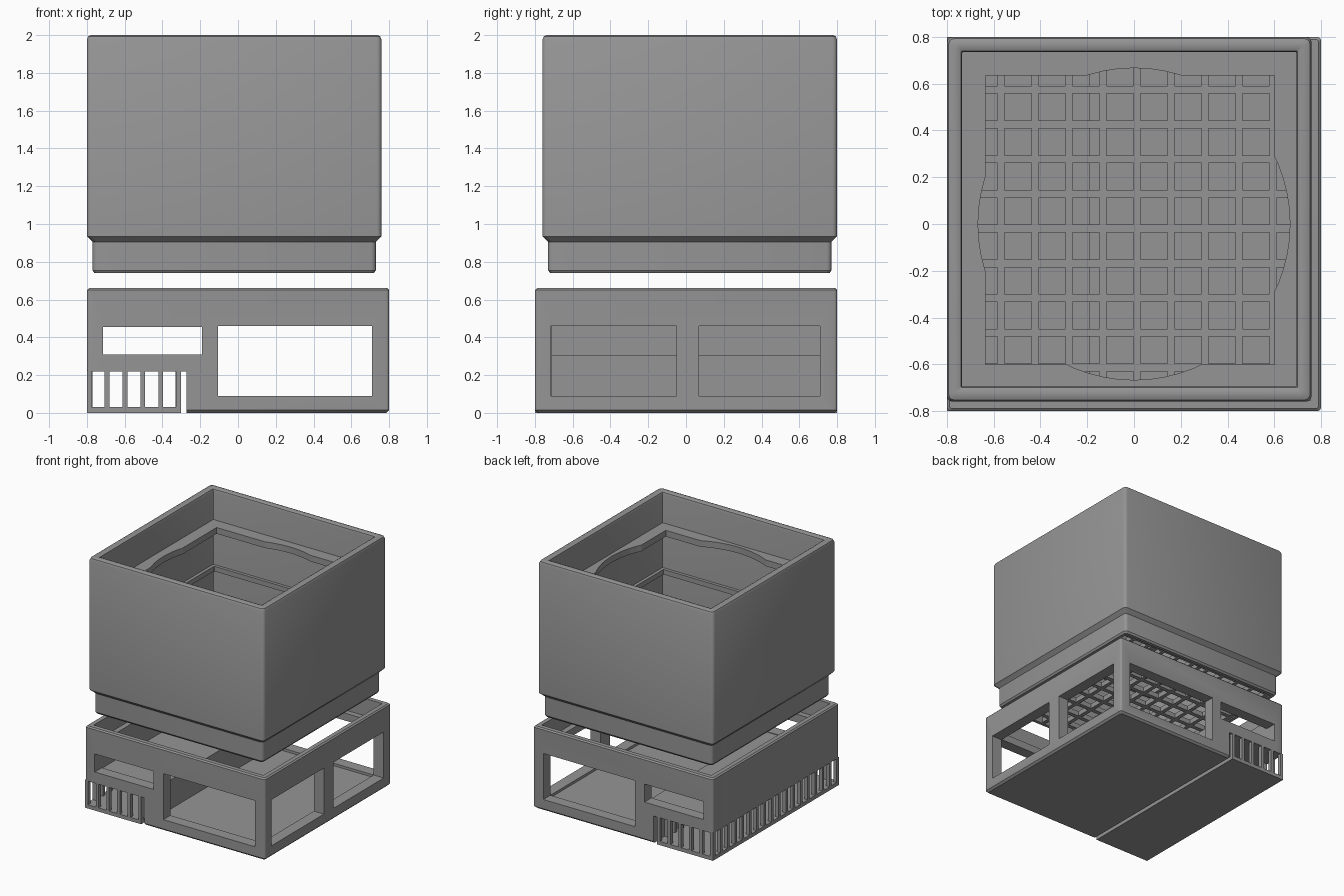
import bpy, bmesh, math

if "Cube" in bpy.data.objects:
    bpy.data.objects.remove(bpy.data.objects["Cube"])

grey = bpy.data.materials.new("grey")
grey.diffuse_color = (0.3, 0.3, 0.3, 1)
grey.use_nodes = True
grey.node_tree.nodes["Principled BSDF"].inputs["Base Color"].default_value = grey.diffuse_color


def make(name, bm, cutter=False):
    bmesh.ops.recalc_face_normals(bm, faces=bm.faces)
    me = bpy.data.meshes.new(name)
    bm.to_mesh(me)
    bm.free()
    ob = bpy.data.objects.new(name, me)
    bpy.context.collection.objects.link(ob)
    if cutter:
        ob.hide_render = True
        ob.hide_viewport = True
        ob.display_type = 'WIRE'
    else:
        me.materials.append(grey)
    return ob


def add_box(bm, x0, x1, y0, y1, z0, z1):
    vs = bmesh.ops.create_cube(bm, size=1)["verts"]
    for v in vs:
        v.co = ((x0 + x1) / 2 + v.co.x * (x1 - x0),
                (y0 + y1) / 2 + v.co.y * (y1 - y0),
                (z0 + z1) / 2 + v.co.z * (z1 - z0))


def box(name, *dims, cutter=False):
    bm = bmesh.new()
    add_box(bm, *dims)
    return make(name, bm, cutter)


def cut(ob, cutter):
    m = ob.modifiers.new("cut", 'BOOLEAN')
    m.operation = 'DIFFERENCE'
    m.solver = 'EXACT'
    m.object = cutter


def square_loft(name, profile, cx=0, cy=0, closed=False):
    """Stack rounded squares given as (half width, height, corner radius)."""
    bm = bmesh.new()
    rings = []
    for h, z, r in profile:
        ring = []
        for q in range(4):
            for s in range(4):
                a = math.radians(90 * q + 30 * s)
                mx = (h - r) * (1 if q in (0, 3) else -1)
                my = (h - r) * (1 if q in (0, 1) else -1)
                ring.append(bm.verts.new((cx + mx + r * math.cos(a), cy + my + r * math.sin(a), z)))
        rings.append(ring)
    pairs = list(zip(rings, rings[1:]))
    if closed:
        pairs.append((rings[-1], rings[0]))
    else:
        bm.faces.new(rings[0])
        bm.faces.new(rings[-1])
    for a, b in pairs:
        for i in range(16):
            j = (i + 1) % 16
            bm.faces.new((a[i], a[j], b[j], b[i]))
    return make(name, bm)


# Upper box: stepped shell with rounded rim
CX, CY = -0.02, 0.02
upper = square_loft("upper_box", [
    (.74, .74, .02), (.75, .755, .025), (.75, .905, .025), (.78, .935, .025),
    (.78, 1.975, .025), (.773, 1.993, .025), (.758, 2.0, .02), (.735, 2.0, .01),
    (.72, 1.993, .005), (.715, 1.975, .004), (.715, .74, .004)], CX, CY, True)

# Upper shelf with a square and round opening
shelf = box("upper_shelf", -.74, .70, -.70, .74, 1.70, 1.75)
cut(shelf, box("square_cutter", -.635, .60, -.60, .635, 1.6, 1.9, cutter=True))
bm = bmesh.new()
bmesh.ops.create_cone(bm, cap_ends=True, segments=64, radius1=.667, radius2=.667, depth=.4)
bmesh.ops.translate(bm, verts=bm.verts, vec=(0, 0, 1.74))
cut(shelf, make("round_cutter", bm, True))

# Lower inner lip
square_loft("inner_lip", [(.72, 1.35, .004), (.72, 1.39, .004), (.69, 1.39, .004),
                          (.69, 1.35, .004)], CX, CY, True)


# Grating at the bottom of the upper box
def grid_lines(first, pitch, lo, hi):
    lines = [lo]
    for k in range(10):
        c = first + pitch * k
        lines += [max(lo + .005, c - .0575), min(hi - .005, c + .0575)]
    return lines + [hi]


xs = grid_lines(-.642, .1455, -.74, .70)
ys = grid_lines(-.688, .1485, -.70, .74)
bm = bmesh.new()
grid = [[bm.verts.new((x, y, .79)) for y in ys] for x in xs]
for i in range(len(xs) - 1):
    for j in range(len(ys) - 1):
        if not (i % 2 and j % 2):
            bm.faces.new((grid[i][j], grid[i + 1][j], grid[i + 1][j + 1], grid[i][j + 1]))
grating = make("grating", bm)
sol = grating.modifiers.new("thickness", 'SOLIDIFY')
sol.thickness = .04
sol.offset = -1

# Lower frame: block hollowed out, with windows and a tray tunnel
base = square_loft("lower_frame", [(.785, 0, .015), (.8, .015, .015), (.8, .65, .015), (.79, .66, .015)])
cuts = [
    ("seat", -.755, .755, -.755, .755, .52, .8),
    ("room", -.19, .71, -.71, .71, .07, .8),
    ("side_room", -.715, .3, -.71, .71, .305, .8),
    ("small_window", -.715, -.19, -1, 1, .31, .455),
    ("big_window", -.105, .71, -1, 1, .09, .46),
    ("side_window_a", .5, 1, -.715, -.05, .09, .46),
    ("side_window_b", .5, 1, .07, .71, .09, .46),
    ("tunnel", -1, -.272, -1, 1, -.2, .22)]
for n, *d in cuts:
    cut(base, box(n + "_cutter", *d, cutter=True))

# Slotted tray: floor plate and bars on all four sides
box("tray_floor", -.8, -.302, -.8, .8, 0, .03)
bm = bmesh.new()
for i in range(6):
    x = -.7875 + .0945 * i
    for y in (-.785, .785):
        add_box(bm, x - .0125, x + .0125, y - .015, y + .015, .025, .225)
for i in range(1, 17):
    y = -.7875 + .0926 * i
    for x in (-.785, -.317):
        add_box(bm, x - .015, x + .015, y - .0125, y + .0125, .025, .225)
make("tray_bars", bm)

# Smooth the rounded shells, keeping hard edges
bpy.ops.object.select_all(action='DESELECT')
for ob in (upper, base):
    ob.select_set(True)
bpy.context.view_layer.objects.active = upper
bpy.ops.object.shade_smooth_by_angle(angle=math.radians(32))
